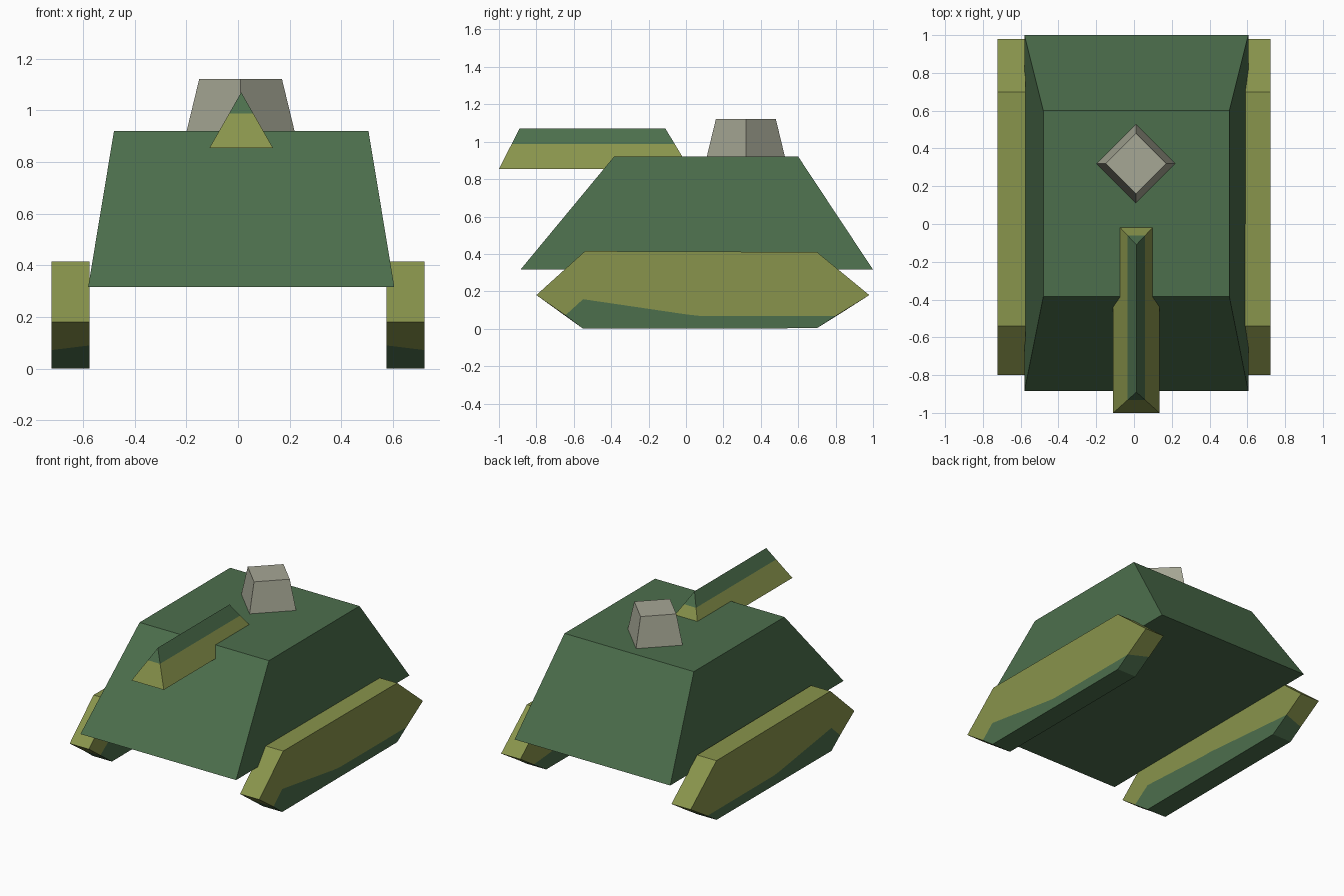
import bpy
import bmesh

if "Cube" in bpy.data.objects:
    bpy.data.objects.remove(bpy.data.objects["Cube"])


def material(name, color):
    m = bpy.data.materials.new(name)
    m.diffuse_color = (*color, 1)
    m.use_nodes = True
    m.node_tree.nodes["Principled BSDF"].inputs["Base Color"].default_value = m.diffuse_color
    return m


GREEN = material("army green", (0.073, 0.158, 0.073))
OLIVE = material("olive", (0.248, 0.296, 0.072))
GREY = material("warm grey", (0.38, 0.385, 0.30))
CX = 0.0125  # shared centre line of hull and gun


def finish(name, bm, mats):
    bmesh.ops.remove_doubles(bm, verts=bm.verts, dist=0.0005)
    bmesh.ops.recalc_face_normals(bm, faces=bm.faces)
    me = bpy.data.meshes.new(name)
    bm.to_mesh(me)
    bm.free()
    for m in mats:
        me.materials.append(m)
    ob = bpy.data.objects.new(name, me)
    bpy.context.collection.objects.link(ob)
    return ob


def loft(bm, a, b, mat=0, skip=()):
    """Join two matching outlines with caps and side walls."""
    va = [bm.verts.new(p) for p in a]
    vb = [bm.verts.new(p) for p in b]
    faces = [bm.faces.new(va), bm.faces.new(vb[::-1])]
    n = len(a)
    for i in range(n):
        if i not in skip:
            j = (i + 1) % n
            faces.append(bm.faces.new((va[i], vb[i], vb[j], va[j])))
    for f in faces:
        f.material_index = mat


def rect(x0, x1, y0, y1, z):
    return [(x0, y0, z), (x1, y0, z), (x1, y1, z), (x0, y1, z)]


# Hull: tapered block
bm = bmesh.new()
loft(bm, rect(-0.58, 0.605, -0.885, 1.0, 0.316),
     rect(-0.48, 0.505, -0.385, 0.60, 0.92))
finish("hull", bm, [GREEN])

# Hatch: four-sided tapered block set as a diamond
bm = bmesh.new()
loft(bm, *[[(0.01 + r, 0.32, z), (0.01, 0.32 + r, z),
            (0.01 - r, 0.32, z), (0.01, 0.32 - r, z)]
           for r, z in ((0.21, 0.915), (0.16, 1.122))])
finish("hatch", bm, [GREY])

# Gun: triangular bar with sloped ends and a green upper ridge
bm = bmesh.new()
ends = [[(CX - 0.1225, y0, 0.855), (CX + 0.1225, y0, 0.855), (CX, y1, 1.07)]
        for y0, y1 in ((-1.0, -0.89), (0.02, -0.11))]
loft(bm, *ends)
bmesh.ops.bisect_plane(bm, geom=bm.verts[:] + bm.edges[:] + bm.faces[:],
                       plane_co=(0, 0, 0.988), plane_no=(0, 0, 1))
for f in bm.faces:
    f.material_index = int(f.calc_center_median().z > 0.988)
finish("gun", bm, [OLIVE, GREEN])

# Tracks: hexagonal slabs, split by a wavy line into olive and green
TOP = [(0.98, 0.18), (0.70, 0.41), (-0.54, 0.415), (-0.80, 0.18)]
BOTTOM = [(0.70, 0.003), (-0.55, 0.0)]
OUTER = [(-0.645, 0.072), (-0.55, 0.158), (0.0, 0.077), (0.07, 0.069), (0.80, 0.068)]
INNER = [(-0.675, 0.09), (-0.55, 0.18), (0.0, 0.15), (0.07, 0.15), (0.836, 0.088)]
for side, label in ((1, "right"), (-1, "left")):
    bm = bmesh.new()

    def outline(pts, x):
        return [(side * x, y, z) for y, z in pts]

    # upper part, open along the wavy line
    loft(bm, outline(TOP + OUTER, 0.722), outline(TOP + INNER, 0.575),
         0, skip=(4, 5, 6, 7))
    # lower part, open along the same line
    loft(bm, outline(BOTTOM + OUTER, 0.722), outline(BOTTOM + INNER, 0.575),
         1, skip=(2, 3, 4, 5))
    finish(label + "_track", bm, [OLIVE, GREEN])
